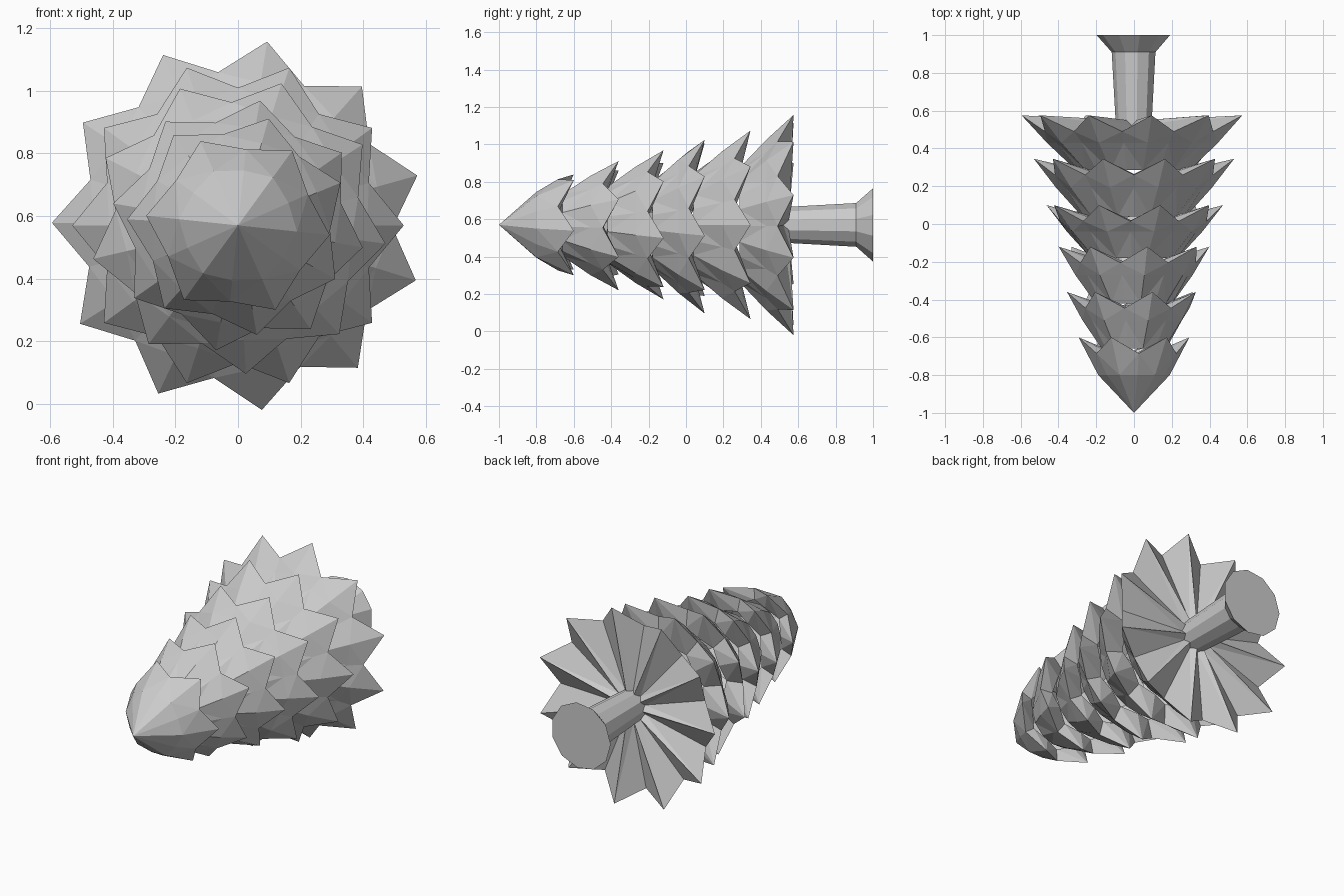
import bpy, bmesh, math

AXIS_Z = 0.57

cube = bpy.data.objects.get("Cube")
if cube:
    bpy.data.objects.remove(cube, do_unlink=True)

grey = bpy.data.materials.new("plain grey")
grey.use_nodes = True
colour = (0.6, 0.6, 0.6, 1)
grey.diffuse_color = colour
grey.node_tree.nodes["Principled BSDF"].inputs["Base Color"].default_value = colour


def ring(bm, count, phase, ridge, valley):
    """Ring around the y axis, alternating ridge and valley (radius, y)."""
    verts = []
    for i in range(count):
        a = math.radians(phase) + math.tau * i / count
        r, y = valley if i % 2 else ridge
        verts.append(bm.verts.new((r * math.cos(a), y, AXIS_Z + r * math.sin(a))))
    return verts


def bridge(bm, a, b):
    """Join two rings, keeping every pleat symmetric about its ridge."""
    n = len(a)
    for i in range(n):
        j = (i + 1) % n
        if i % 2:
            bm.faces.new((a[i], a[j], b[i]))
            bm.faces.new((a[j], b[j], b[i]))
        else:
            bm.faces.new((a[i], a[j], b[j]))
            bm.faces.new((a[i], b[j], b[i]))


def finish(bm, name):
    bmesh.ops.recalc_face_normals(bm, faces=bm.faces)
    mesh = bpy.data.meshes.new(name)
    bm.to_mesh(mesh)
    bm.free()
    mesh.materials.append(grey)
    bpy.context.collection.objects.link(bpy.data.objects.new(name, mesh))


def make_tier(name, points, phase, start, mid, tip, inner):
    """Pleated cone with a star rim and a folded underside."""
    bm = bmesh.new()
    n = points * 2
    dip = (tip[0] * 0.83, tip[1] - 0.085)
    rings = [ring(bm, n, phase, mid, (mid[0] * 0.93, mid[1])),
             ring(bm, n, phase, tip, dip),
             ring(bm, n, phase, inner, (inner[0], inner[1] - 0.03))]
    if start[0]:
        rings.insert(0, ring(bm, n, phase, start, start))
    else:
        # the foremost tier closes to a point
        apex = bm.verts.new((0, start[1], AXIS_Z))
        for i in range(n):
            bm.faces.new((apex, rings[0][i], rings[0][(i + 1) % n]))
    for a, b in zip(rings, rings[1:]):
        bridge(bm, a, b)
    finish(bm, name)


# Branch tiers: points, phase, tip radius, rim position along y
tiers = [(6, 114, 0.295, -0.60), (7, 74, 0.355, -0.36), (8, 80, 0.405, -0.12),
         (9, 73, 0.475, 0.10), (10, 72, 0.53, 0.345), (11, 81, 0.595, 0.575)]
start, mid = (0, -1), (0.19, -0.80)
for i, (points, phase, radius, rim) in enumerate(tiers):
    last = i == len(tiers) - 1
    inner = (0.095, 0.55) if last else (radius * 0.6, rim - 0.05)
    make_tier(f"branch_tier_{i + 1}", points, phase, start, mid, (radius, rim), inner)
    start = (radius * 0.58, rim - 0.06)
    if not last:
        nxt = tiers[i + 1]
        mid = ((start[0] + nxt[2]) / 2 + 0.01, (start[1] + nxt[3]) / 2)

# Trunk with flared foot
bm = bmesh.new()
profile = [(0.095, 0.50), (0.118, 0.91), (0.198, 1.0)]
rings = [ring(bm, 11, 81, p, p) for p in profile]
for a, b in zip(rings, rings[1:]):
    for i in range(11):
        j = (i + 1) % 11
        bm.faces.new((a[i], a[j], b[j], b[i]))
bm.faces.new(rings[0])
bm.faces.new(rings[-1])
finish(bm, "trunk")
